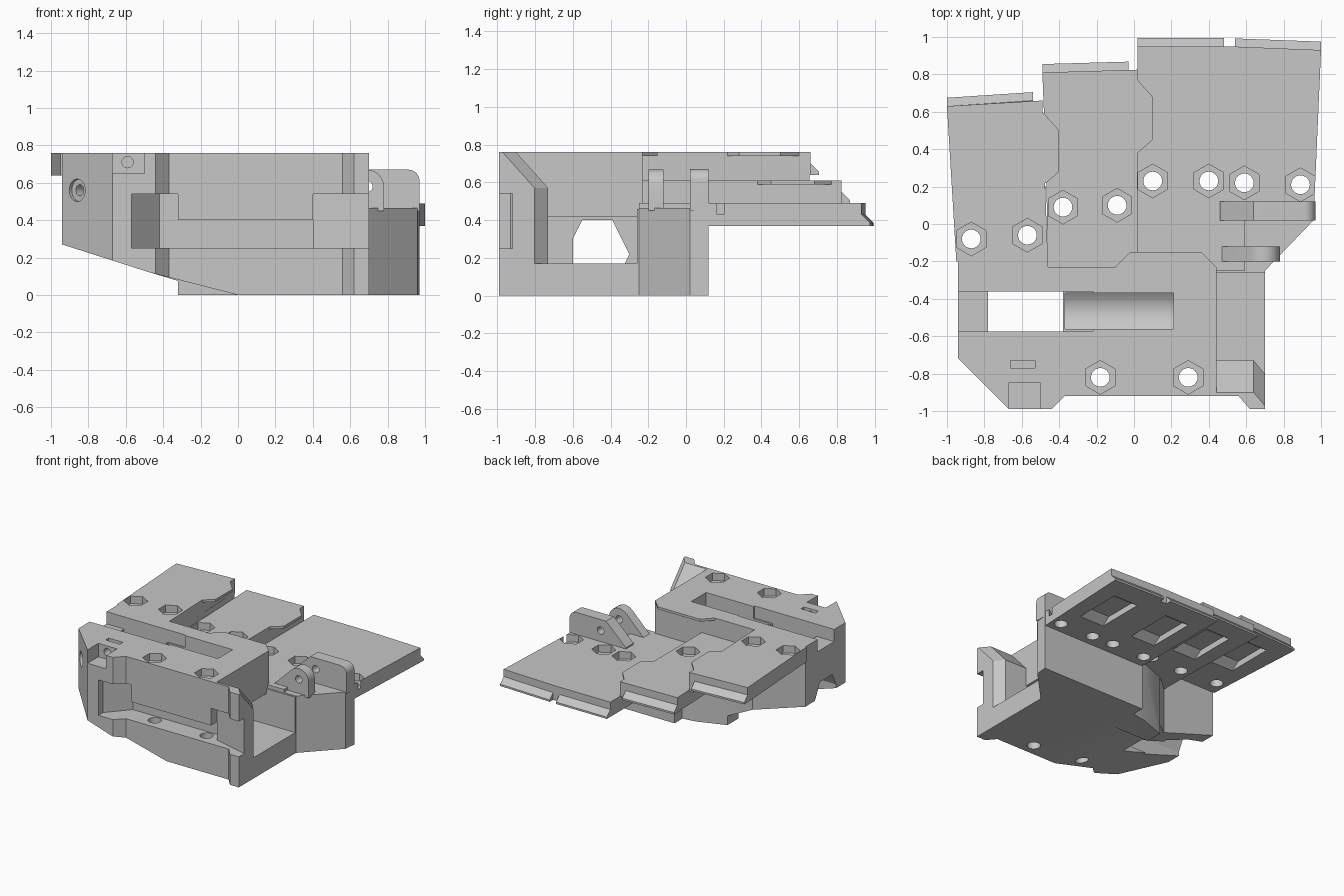
import bpy, bmesh
from math import pi, sin, cos, radians
from mathutils import Matrix, Vector

cube = bpy.data.objects.get("Cube")
if cube:
    bpy.data.objects.remove(cube)

grey = bpy.data.materials.new("plain grey")
grey.use_nodes = True
GREY = (0.57, 0.57, 0.57, 1)
grey.diffuse_color = GREY
grey.node_tree.nodes["Principled BSDF"].inputs["Base Color"].default_value = GREY

AXES = {"x": lambda u, v, w: (w, u, v),
        "y": lambda u, v, w: (u, w, v),
        "z": lambda u, v, w: (u, v, w)}


def prism(name, pts, a, b, axis="z"):
    """Extrude a flat outline from a to b along an axis."""
    bm = bmesh.new()
    low = [bm.verts.new(AXES[axis](u, v, a)) for u, v in pts]
    high = [bm.verts.new(AXES[axis](u, v, b)) for u, v in pts]
    bm.faces.new(low)
    bm.faces.new(high)
    for i in range(len(pts)):
        j = (i + 1) % len(pts)
        bm.faces.new((low[i], low[j], high[j], high[i]))
    bmesh.ops.recalc_face_normals(bm, faces=bm.faces)
    me = bpy.data.meshes.new(name)
    bm.to_mesh(me)
    bm.free()
    me.materials.append(grey)
    ob = bpy.data.objects.new(name, me)
    bpy.context.collection.objects.link(ob)
    return ob


def rect(u0, u1, v0, v1):
    return [(u0, v0), (u1, v0), (u1, v1), (u0, v1)]


def arc(u, v, r, start, end, n=8):
    angles = [radians(start + (end - start) * i / n) for i in range(n + 1)]
    return [(u + r * cos(a), v + r * sin(a)) for a in angles]


def ngon(u, v, r, n=24):
    return [(u + r * sin(2 * pi * i / n), v + r * cos(2 * pi * i / n)) for i in range(n)]


def boolean(ob, others, op="DIFFERENCE"):
    """Apply each boolean, then remove the helper that made it."""
    bpy.context.view_layer.objects.active = ob
    for other in others:
        mod = ob.modifiers.new("bool", "BOOLEAN")
        mod.operation = op
        mod.solver = "EXACT"
        mod.object = other
        bpy.ops.object.modifier_apply(modifier=mod.name)
        bpy.data.objects.remove(other)


# Main body: lower block, upper deck with a thin tongue, support under the middle plate
front = [(-.94, -.72), (-.67, -.99), (-.44, -.99), (-.37, -.92), (.56, -.92),
         (.62, -.99), (.70, -.99)]
body = prism("body", front + [(.70, -.25), (.96, .02), (.97, .12), (.02, .12), (.02, .02),
                              (-.1, 0), (-.32, -.08), (-.46, -.2), (-.94, -.2)], 0, .46)
deck = prism("deck", front + [(.70, -.7), (.44, -.7), (.44, -.23), (-.46, -.23),
                              (-.46, -.2), (-.94, -.2)], .40, .76)
deck_tongue = prism("deck_tongue", [(-.10, -.23), (-.02, -.15), (.36, -.15), (.44, -.23),
                                    (.40, -.3), (-.06, -.3)], .74, .76)
support = prism("support", [(-.46, -.3), (.02, -.3), (.02, .02), (-.1, 0), (-.32, -.08),
                            (-.46, -.2)], .42, .52)
boolean(body, [deck, deck_tongue, support], "UNION")

# Stepped knuckle plates, with thin tongues lapping over the next step down
plate_right = prism("high_plate", [(-.95, -.2), (-1, .63), (-.49, .66), (-.49, .6),
                                   (-.46, -.2)], .64, .76)
boolean(plate_right, [prism("tongue", [(-.49, .6), (-.40, .5), (-.40, .28), (-.47, .22),
                                       (-.52, .22), (-.52, .6)], .74, .76)], "UNION")
plate_mid = prism("middle_plate", [(-.46, -.235), (-.47, .3), (-.49, .81), (.02, .825),
                                   (.02, -.235)], .49, .61)
boolean(plate_mid, [prism("tongue", [(.02, .77), (.10, .68), (.10, .45), (.02, .38),
                                     (-.03, .38), (-.03, .77)], .59, .61)], "UNION")
plate_left = prism("low_plate", [(.02, -.25), (.02, .95), (.5, .95), (1, .93), (.96, .02),
                                 (.70, -.25)], .37, .49)
boolean(plate_left, [prism("hinge_recess", rect(.59, 1.1, -.4, .02), .465, .6)])

# Rib closing the step between the high and middle plates
prism("step_rib", [(-.49, -.21), (-.463, -.21), (-.48, .4), (-.492, .655), (-.52, .655)],
      .6, .65)

# Bolt holes with hexagonal nut seats, grouped by owner and top height
bolts = [(plate_right, .76, [(-.87, -.08), (-.57, -.06)]),
         (plate_mid, .61, [(-.38, .09), (-.09, .1)]),
         (plate_left, .49, [(.1, .23), (.4, .23), (.59, .22), (.89, .21)]),
         (body, .76, [(-.18, -.82), (.29, -.82)])]
for owner, top, spots in bolts:
    for x, y in spots:
        boolean(owner, [prism("bolt_hole", ngon(x, y, .05), -.2, 1),
                        prism("nut_seat", ngon(x, y, .09, 6), top - .06, top + .1)])

# Pockets with sloped ends under the plates
for plate, x, y, z in ((plate_right, -.73, .34, .64), (plate_mid, -.24, .49, .49),
                       (plate_left, .26, .61, .37), (plate_left, .74, .59, .37)):
    boolean(plate, [prism("pocket", [(y - .2, z - .02), (y + .2, z - .02), (y + .2, z),
                                     (y + .13, z + .05), (y - .13, z + .05), (y - .2, z)],
                          x - .11, x + .11, "x")])

# Cutters that shape the body
pillar_bevel = prism("pillar_bevel", [(-.90, .76), (-.73, .57), (-.73, .17), (-.5, .17),
                                      (-.5, .9), (-.9, .9)], .64, .74, "x")
for v in pillar_bevel.data.vertices:
    v.co.y -= (v.co.x - .64) * 1.2
body_cuts = [
    # sloped underside
    prism("slope", [(0, 0), (-.47, .12), (-.94, .27), (-1.2, .35), (-1.2, -.1), (0, -.1)],
          -1.2, -.22, "y"),
    prism("slope_back", [(-.32, -.1), (-.32, .075), (-.47, .12), (-.94, .27), (-1.2, .35),
                         (-1.2, -.1)], -.25, .3, "y"),
    # open bay on the side, and the tunnel across the body
    prism("bay", rect(.44, 1.1, -.73, -.26), .17, 1),
    pillar_bevel,
    prism("tunnel", rect(-.73, -.26, .17, .42), 0, .6, "x"),
    prism("tunnel_end", [(-.60, .16), (-.60, .30), (-.55, .40), (-.39, .40), (-.30, .22),
                         (-.33, .16)], -1.2, .1, "x"),
    prism("pillar_slope", [(-.90, .76), (-.73, .57), (-.6, .42), (-.6, .9), (-.9, .9)],
          .44, 1, "x"),
    # front window: a long low slot that is taller at both ends
    prism("window", [(-.57, -1.1), (.40, -1.1), (.40, -.76), (-.42, -.76), (-.57, -.93)],
          .25, .40),
    prism("window_left", [(-.57, -1.1), (-.32, -1.1), (-.32, -.76), (-.42, -.76),
                          (-.57, -.93)], .25, .54),
    prism("window_right", [(.40, -1.1), (.8, -1.1), (.8, -.92), (.70, -.92), (.40, -.84)],
          .25, .54),
    # top slot, groove and round trough
    prism("slot", rect(-.78, -.38, -.575, -.36), -.2, 1),
    prism("groove", rect(-1.2, -.22, -.575, -.36), .66, 1),
    prism("trough", [(-.56, 1)] + arc(-.465, .68, .15, 230, 310) + [(-.37, 1)],
          -.37, .21, "x"),
    # small fittings at the front corner
    prism("notch", rect(-.67, -.50, -1.1, -.85), .65, 1),
    prism("notch_hole", ngon(-.59, .71, .03), -.9, -.75, "y"),
    prism("small_slot", rect(-.66, -.53, -.77, -.73), .60, 1),
]
# Angled screw hole through the corner chamfer
aim = Vector((-1, -1, 0)).to_track_quat("Z", "Y").to_matrix().to_4x4()
for radius, depth in ((.06, .02), (.03, .3)):
    screw = prism("screw_hole", ngon(0, 0, radius), -depth, .1)
    screw.data.transform(Matrix.Translation((-.86, -.80, .56)) @ aim)
    body_cuts.append(screw)
boolean(body, body_cuts)

# Sloped lips along the back edges of the plates
for name, x0, y0, x1, y1, z in (
        ("lip_1", -1, .63, -.54, .66, .64), ("lip_2", -.49, .81, -.03, .823, .49),
        ("lip_3", .02, .95, .48, .95, .37), ("lip_4", .54, .947, 1, .93, .37)):
    lip = prism(name, [(-.01, z), (.045, z), (.045, z + .015), (0, z + .06), (-.01, z + .06)],
                x0, x1, "x")
    for v in lip.data.vertices:
        v.co.y += y0 + (y1 - y0) * (v.co.x - x0) / (x1 - x0)

# Hinge lugs
rear_lug = prism("rear_lug", [(.46, .45), (.46, .50), (.64, .67)]
                 + arc(.91, .61, .06, 90, 0) + [(.97, .45)], .02, .12, "y")
front_lug = prism("front_lug", [(.78, .45)] + arc(.69, .58, .09, 0, 135)
                  + [(.46, .48), (.46, .45)], -.2, -.12, "y")
for lug in (rear_lug, front_lug):
    boolean(lug, [prism("pin_hole", ngon(.69, .58, .03), -.4, .4, "y")])

# Smooth only the round parts
bpy.ops.object.select_all(action="DESELECT")
for ob in (body, rear_lug, front_lug, plate_right, plate_mid, plate_left):
    ob.select_set(True)
bpy.context.view_layer.objects.active = body
bpy.ops.object.shade_smooth_by_angle(angle=radians(25))
